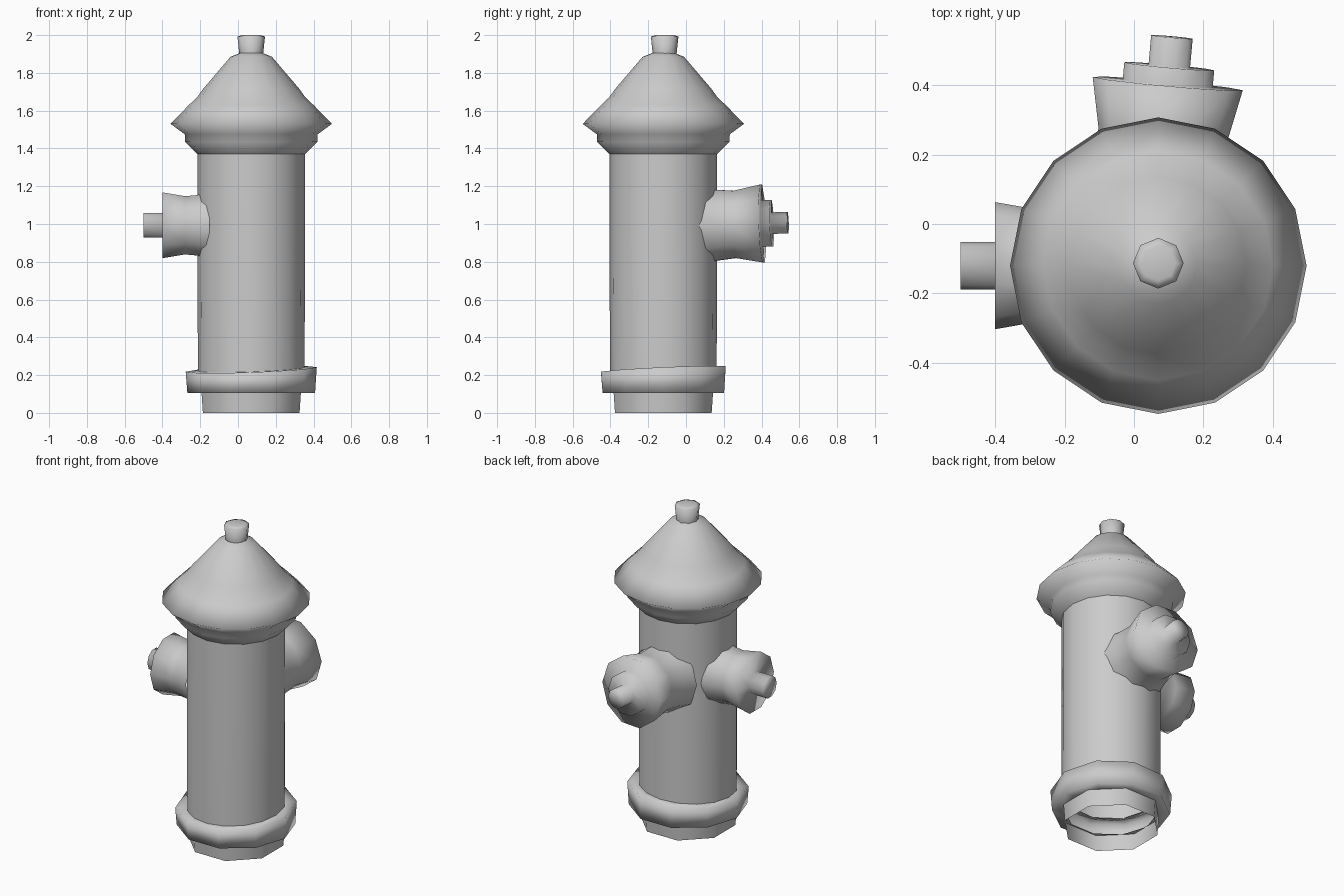
import bpy
import math
from mathutils import Vector, Matrix

if "Cube" in bpy.data.objects:
    bpy.data.objects.remove(bpy.data.objects["Cube"])

CX, CY = 0.07, -0.12   # axis of the barrel


def lathe(name, profile, sides, origin=(CX, CY, 0), direction=(0, 0, 1), turn=0.0):
    """Revolve (radius, height) points about an axis; radius 0 closes to a point."""
    rot = Vector(direction).to_track_quat('Z', 'Y').to_matrix().to_4x4()
    mat = Matrix.Translation(origin) @ rot
    verts, rings, faces = [], [], []
    for r, h in profile:
        n = 1 if r == 0 else sides
        start = len(verts)
        for i in range(n):
            a = 2 * math.pi * i / sides + turn
            verts.append(mat @ Vector((r * math.cos(a), r * math.sin(a), h)))
        rings.append([start + i % n for i in range(sides)])
    for low, high in zip(rings, rings[1:]):
        for i in range(sides):
            j = (i + 1) % sides
            quad = [low[i], low[j], high[j], high[i]]
            faces.append(list(dict.fromkeys(quad)))
    mesh = bpy.data.meshes.new(name)
    mesh.from_pydata(verts, [], faces)
    mesh.polygons.foreach_set("use_smooth", [True] * len(faces))
    mesh.update()
    ob = bpy.data.objects.new(name, mesh)
    bpy.context.collection.objects.link(ob)
    return ob


# foot: open octagonal sleeve
lathe("foot", [(0.277, 0), (0.285, 0.11)], 8, turn=math.pi / 8)

# base flange, its top slightly tilted
flange = lathe("base_flange", [(0.265, 0.105), (0.338, 0.105), (0.347, 0.23), (0.275, 0.23)], 10)
for v in flange.data.vertices:
    if v.co.z > 0.2:
        v.co.z += 0.035 * (v.co.x - CX) + 0.045 * (v.co.y - CY)

# barrel
lathe("barrel", [(0.282, 0.21), (0.285, 0.8), (0.285, 1.37)], 16)

# bonnet with rim and stepped dome
lathe("bonnet", [(0.285, 1.37), (0.35, 1.435), (0.352, 1.475), (0.427, 1.53),
                 (0.33, 1.63), (0.287, 1.67), (0.255, 1.715), (0.11, 1.885),
                 (0.06, 1.905)], 16)

# operating nut on top
lathe("top_nut", [(0.062, 1.89), (0.073, 1.992), (0.05, 2.0), (0, 2.0)], 8,
      origin=(CX, -0.113, 0))

# side outlet with its nut
lathe("side_outlet", [(0.185, -0.06), (0.168, 0.01), (0.162, 0.07), (0.183, 0.19),
                      (0.068, 0.19), (0.068, 0.29), (0, 0.29)], 10,
      origin=(-0.21, CY, 0.993), direction=(-1, 0, 0))

# larger rear outlet, leaning a little, with stepped cap and nut
lathe("rear_outlet", [(0.215, -0.19), (0.197, -0.11), (0.187, -0.01), (0.217, 0.135),
                      (0.13, 0.135), (0.13, 0.185), (0.06, 0.185), (0.06, 0.27),
                      (0, 0.27)], 10,
      origin=(0.085, 0.27, 0.998), direction=(0.09, 1, 0.035))
